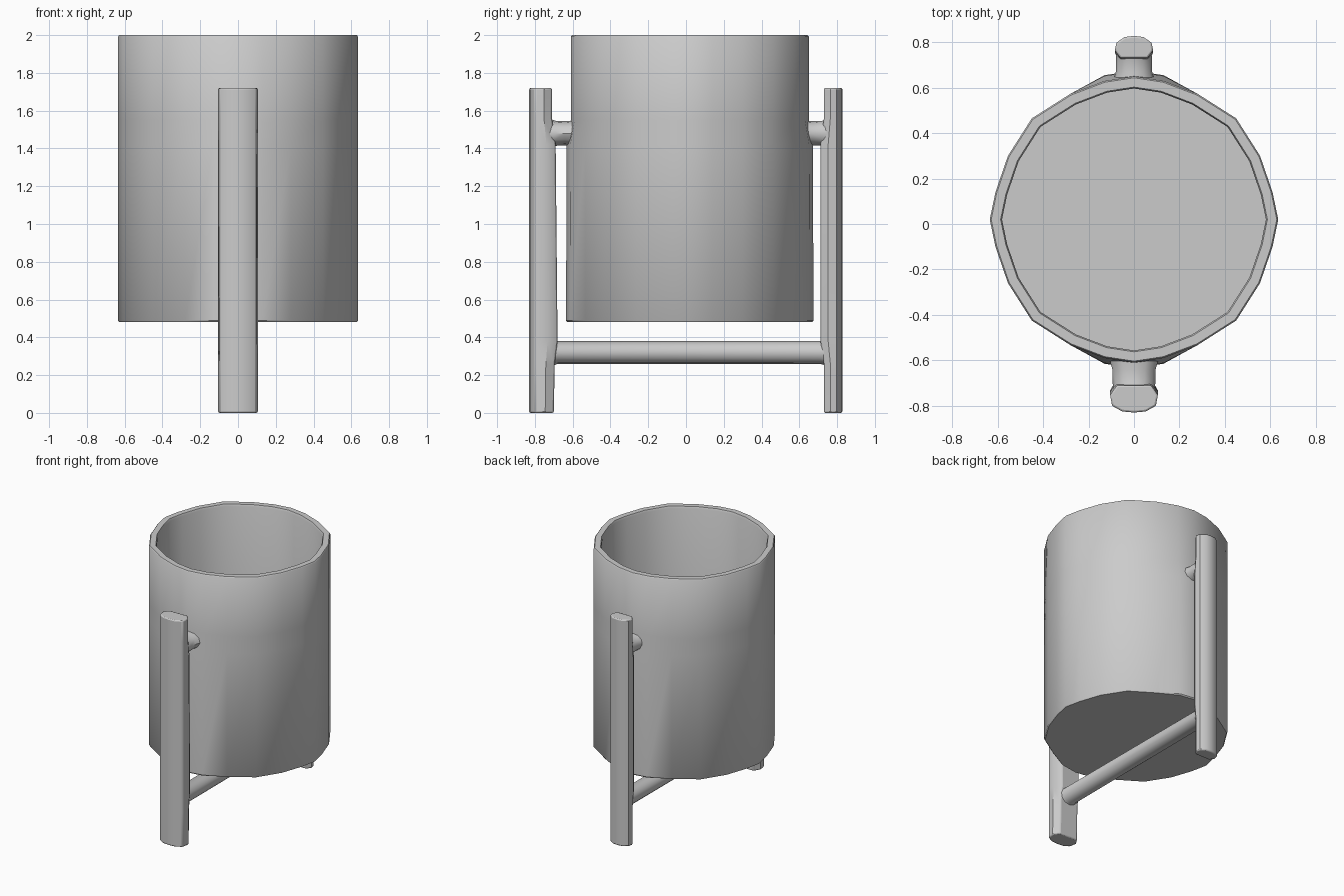
import bpy, bmesh, math

if "Cube" in bpy.data.objects:
    bpy.data.objects.remove(bpy.data.objects["Cube"])


def loft(name, rings, bevel=0.0):
    """Skin a list of equal-length closed rings and cap both ends."""
    bm = bmesh.new()
    vs = [[bm.verts.new(p) for p in ring] for ring in rings]
    n = len(rings[0])
    for a, b in zip(vs, vs[1:]):
        for i in range(n):
            j = (i + 1) % n
            bm.faces.new((a[i], a[j], b[j], b[i]))
    bm.faces.new(vs[0][::-1])
    bm.faces.new(vs[-1])
    bmesh.ops.recalc_face_normals(bm, faces=bm.faces)
    me = bpy.data.meshes.new(name)
    bm.to_mesh(me)
    bm.free()
    ob = bpy.data.objects.new(name, me)
    bpy.context.collection.objects.link(ob)
    bpy.ops.object.select_all(action='DESELECT')
    ob.select_set(True)
    bpy.context.view_layer.objects.active = ob
    bpy.ops.object.shade_smooth_by_angle(angle=math.radians(38))
    if bevel:
        m = ob.modifiers.new("soft_edges", 'BEVEL')
        m.width = bevel
        m.segments = 2
        m.limit_method = 'ANGLE'
        m.angle_limit = math.radians(50)
    return ob


# Cup: faceted, slightly lens-shaped outline mirrored from one quarter
QUARTER = [(0.635, 0), (0.61, 0.12), (0.555, 0.28), (0.45, 0.445),
           (0.28, 0.553), (0.13, 0.61), (0, 0.63)]
half = QUARTER + [(-x, y) for x, y in QUARTER[-2::-1]]
outline = half + [(x, -y) for x, y in half[-2:0:-1]]


def cup_ring(z, scale=1.0, flare=0.0):
    ring = []
    for x, y in outline:
        push = math.copysign(flare, y) if abs(x) < 0.2 else 0
        ring.append((x * scale, 0.02 + y * scale + push, z))
    return ring


loft("cup", [cup_ring(0.48, 0.99, 0.024), cup_ring(0.488, 1, 0.025),
             cup_ring(1.42, 1, 0.022), cup_ring(1.55),
             cup_ring(1.992), cup_ring(2.0, 0.99),
             cup_ring(2.0, 0.925), cup_ring(1.985, 0.915),
             cup_ring(0.53, 0.915)])


# Upright posts: rounded outer side, inner side bulging at the joints
def post(name, side, half_width, outer, inner):
    rings = []
    for z, y_in in inner:
        mid = y_in + 0.35 * (outer - y_in)
        pts = [(0.72, y_in), (1, mid), (0.92, outer - 0.03), (0.5, outer - 0.005)]
        right = [(half_width * u, side * y, z) for u, y in pts]
        rings.append(right + [(0, side * outer, z)]
                     + [(-x, y, z) for x, y, z in right[::-1]])
    loft(name, rings, 0.008)


post("front_post", -1, 0.105, 0.83,
     [(0, 0.70), (0.26, 0.695), (0.38, 0.68), (1.42, 0.69), (1.56, 0.71), (1.72, 0.71)])
post("back_post", 1, 0.084, 0.828,
     [(0, 0.73), (0.26, 0.73), (0.38, 0.712), (1.42, 0.712), (1.56, 0.73), (1.72, 0.73)])


# Round rods along y: (y, x radius, z radius) stations
def rod(name, z, stations, sides=12):
    loft(name, [[(rx * math.cos(t), y, z + rz * math.sin(t))
                 for t in (2 * math.pi * i / sides for i in range(sides))]
                for y, rx, rz in stations])


rod("cross_bar", 0.32, [(-0.72, 0.085, 0.078), (-0.68, 0.07, 0.06),
                        (0.71, 0.065, 0.06), (0.76, 0.07, 0.075)])
rod("front_peg", 1.48, [(-0.74, 0.09, 0.085), (-0.69, 0.095, 0.066),
                        (-0.64, 0.095, 0.064), (-0.59, 0.11, 0.068)])
rod("back_peg", 1.48, [(0.77, 0.075, 0.085), (0.72, 0.08, 0.066),
                       (0.67, 0.08, 0.064), (0.62, 0.095, 0.068)])
